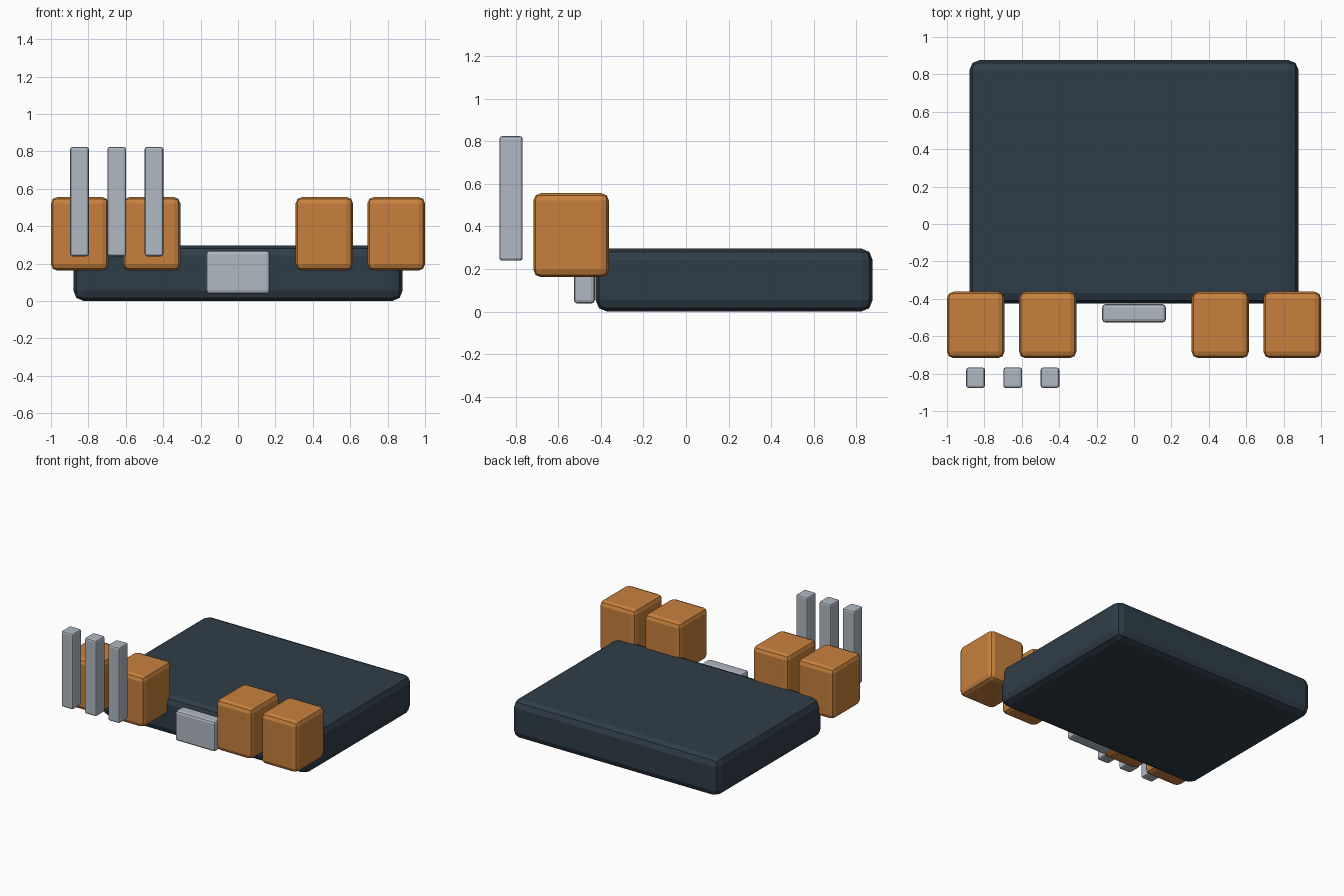
import bpy

if "Cube" in bpy.data.objects:
    bpy.data.objects.remove(bpy.data.objects["Cube"])


def srgb(*rgb):
    return [((c / 255 + 0.055) / 1.055) ** 2.4 for c in rgb] + [1.0]


def material(name, *rgb):
    m = bpy.data.materials.new(name)
    m.diffuse_color = srgb(*rgb)
    m.use_nodes = True
    m.node_tree.nodes["Principled BSDF"].inputs["Base Color"].default_value = m.diffuse_color
    return m


slate = material("dark_slate", 47, 61, 72)
orange = material("orange", 200, 128, 61)
silver = material("silver_grey", 176, 184, 194)


def block(name, x, y, z, bevel, segments, mat):
    """Bevelled box spanning the given (low, high) ranges."""
    spans = (x, y, z)
    bpy.ops.mesh.primitive_cube_add(size=1, location=[(a + b) / 2 for a, b in spans])
    ob = bpy.context.object
    ob.name = name
    ob.scale = [b - a for a, b in spans]
    bpy.ops.object.transform_apply(location=False, rotation=False, scale=True)
    mod = ob.modifiers.new("rounded_edges", 'BEVEL')
    mod.width = bevel
    mod.segments = segments
    ob.data.materials.append(mat)
    return ob


# Wide flat base slab
block("base_slab", (-0.88, 0.88), (-0.425, 0.877), (0.0, 0.297), 0.055, 2, slate)

# Silver plate on the middle of the front
block("front_plate", (-0.17, 0.17), (-0.527, -0.428), (0.037, 0.27), 0.018, 2, silver)

# Two pairs of orange blocks, mirrored across the middle
for side, label in ((-1, "left"), (1, "right")):
    for part, lo, hi in (("inner", 0.308, 0.615), ("outer", 0.692, 1.0)):
        block(f"{label}_{part}_block", sorted((side * lo, side * hi)),
              (-0.717, -0.362), (0.162, 0.556), 0.035, 2, orange)

# Three upright bars in front of the left pair
for i in range(3):
    x = -0.847 + 0.199 * i
    block(f"upright_bar_{i + 1}", (x - 0.05, x + 0.05),
          (-0.877, -0.767), (0.239, 0.824), 0.013, 2, silver)
